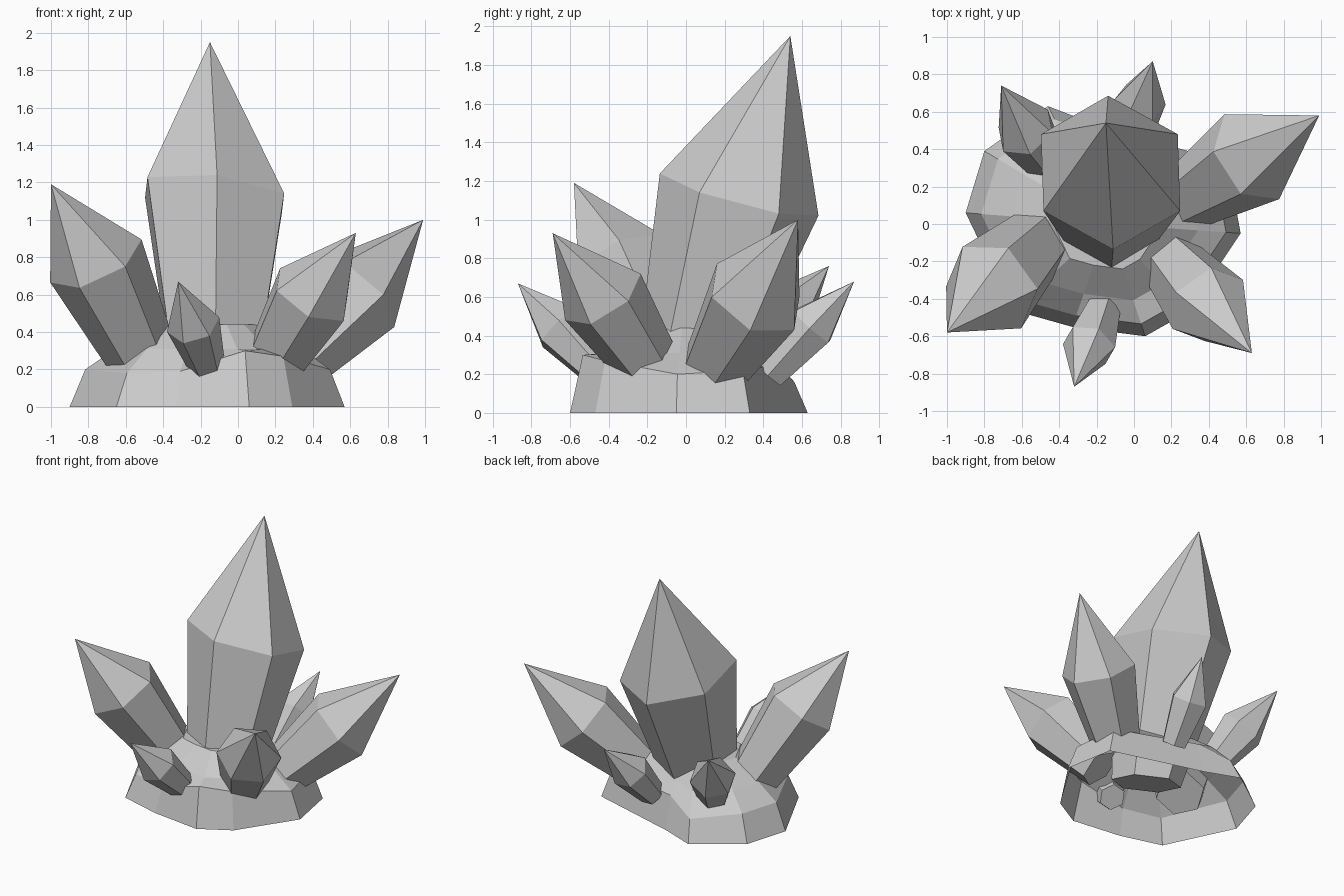
import bpy, bmesh, math
from mathutils import Vector

if "Cube" in bpy.data.objects:
    bpy.data.objects.remove(bpy.data.objects["Cube"])


def finish(bm, name):
    bmesh.ops.recalc_face_normals(bm, faces=bm.faces[:])
    me = bpy.data.meshes.new(name)
    bm.to_mesh(me)
    bm.free()
    ob = bpy.data.objects.new(name, me)
    bpy.context.collection.objects.link(ob)
    return ob


def bridge(bm, lower, upper):
    n = len(lower)
    for i in range(n):
        j = (i + 1) % n
        bm.faces.new((lower[i], lower[j], upper[j], upper[i]))


def crystal(name, base, shoulder, tip, r0, r1, ref, tilt=None, sides=6):
    """Tapered prism that widens to a shoulder, then a pointed cap; ref aims one edge."""
    base, shoulder, tip, ref = map(Vector, (base, shoulder, tip, ref))
    bm = bmesh.new()
    axis = (Vector(tilt) if tilt else shoulder - base).normalized()
    u = (ref - axis * ref.dot(axis)).normalized()
    v = axis.cross(u)

    def ring(c, r):
        angles = [2 * math.pi * i / sides for i in range(sides)]
        return [bm.verts.new(c + r * (u * math.cos(a) + v * math.sin(a))) for a in angles]

    low, high = ring(base, r0), ring(shoulder, r1)
    point = bm.verts.new(tip)
    bm.faces.new(low[::-1])
    bridge(bm, low, high)
    for i in range(sides):
        bm.faces.new((high[i], high[(i + 1) % sides], point))
    return finish(bm, name)


# Rock base: hollow faceted shell, each outline point is x, y and rim height
outline = [(0.06, -0.60, 0.30), (0.29, -0.47, 0.27), (0.57, -0.05, 0.20),
           (0.50, 0.33, 0.22), (-0.20, 0.53, 0.25), (-0.46, 0.63, 0.16),
           (-0.80, 0.39, 0.20), (-0.90, 0.06, 0.20), (-0.65, -0.46, 0.18),
           (-0.33, -0.55, 0.19)]
bm = bmesh.new()
cx, cy = -0.14, 0.0


def base_ring(scale, height):
    return [bm.verts.new((cx + (x - cx) * scale, cy + (y - cy) * scale, height(h)))
            for x, y, h in outline]


rings = [base_ring(1.0, lambda h: 0.0),
         base_ring(0.89, lambda h: h),
         base_ring(0.68, lambda h: 0.31),
         base_ring(0.40, lambda h: 0.44)]
for lower, upper in zip(rings, rings[1:]):
    bridge(bm, lower, upper)
bm.faces.new(rings[-1])
finish(bm, "rock_base")

# Large central crystal, with its shoulder slightly tilted
crystal("main_crystal", (-0.13, -0.02, 0.12), (-0.125, 0.275, 1.13), (-0.15, 0.54, 1.95),
        0.25, 0.425, (0, -1, 0), tilt=(0.12, 0.27, 1))

# Three medium crystals leaning outwards
crystal("left_crystal", (-0.47, -0.05, 0.18), (-0.76, -0.34, 0.78), (-1.0, -0.58, 1.19),
        0.175, 0.27, (0.25, 0, 0.10))
crystal("front_right_crystal", (0.17, -0.17, 0.21), (0.395, -0.43, 0.60), (0.63, -0.69, 0.93),
        0.16, 0.23, (-0.21, 0.09, 0.14))
crystal("back_right_crystal", (0.27, 0.13, 0.21), (0.63, 0.36, 0.60), (0.99, 0.58, 1.0),
        0.175, 0.27, (0.15, -0.23, 0))

# Three small crystals
crystal("small_front_crystal", (-0.16, -0.43, 0.20), (-0.24, -0.65, 0.44), (-0.32, -0.87, 0.67),
        0.095, 0.145, (0.14, 0, 0.03))
crystal("small_left_back_crystal", (-0.46, 0.32, 0.25), (-0.58, 0.50, 0.50), (-0.71, 0.74, 0.76),
        0.11, 0.165, (0.11, 0.13, 0))
crystal("small_back_crystal", (-0.01, 0.43, 0.20), (0.03, 0.65, 0.45), (0.10, 0.87, 0.68),
        0.095, 0.14, (0.14, 0, 0.0))
